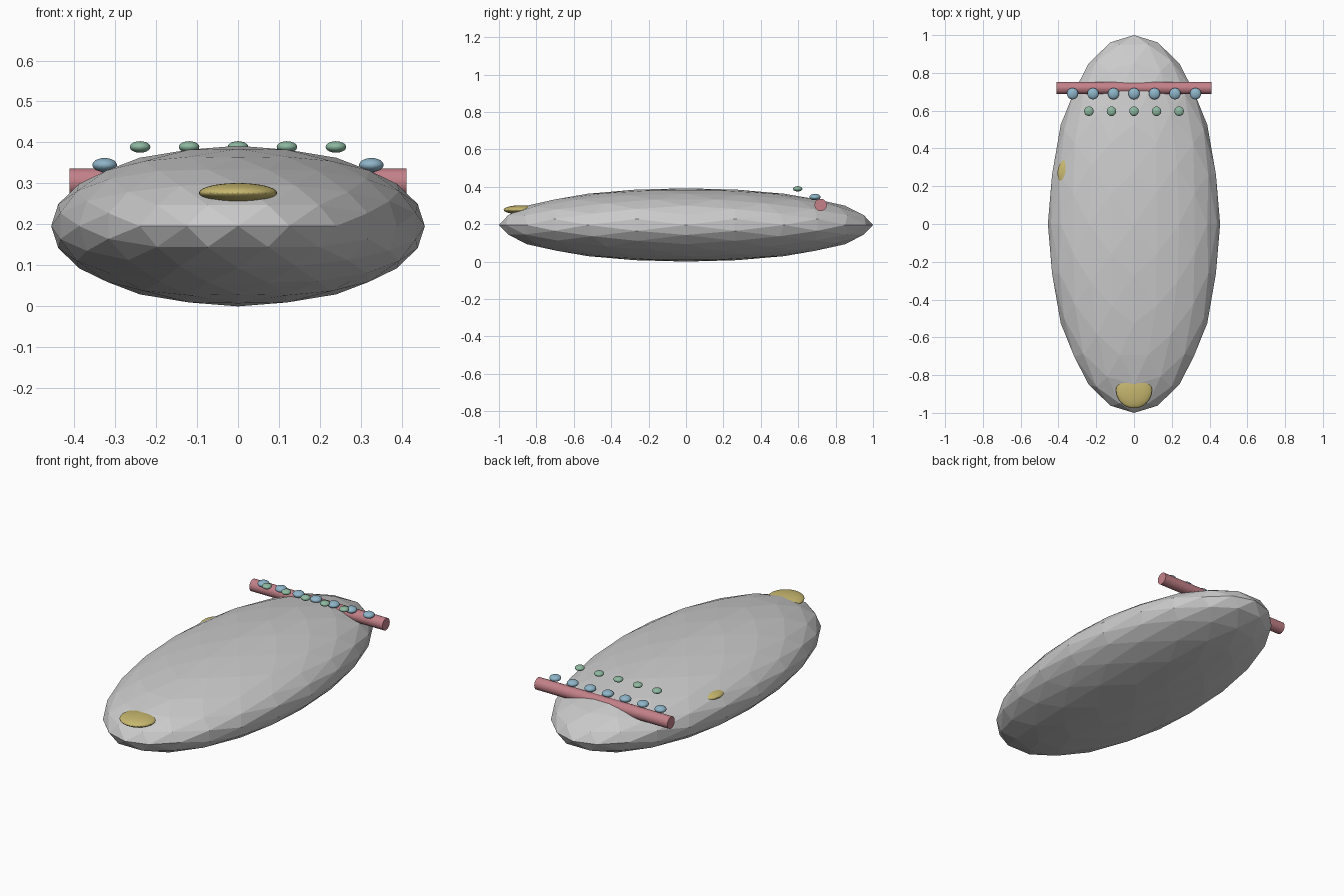
import bpy, bmesh, math
from mathutils import Vector

if "Cube" in bpy.data.objects:
    bpy.data.objects.remove(bpy.data.objects["Cube"])


def material(name, rgb):
    m = bpy.data.materials.new(name)
    m.diffuse_color = (*rgb, 1)
    m.use_nodes = True
    m.node_tree.nodes["Principled BSDF"].inputs["Base Color"].default_value = m.diffuse_color
    return m


def ellipsoid(name, loc, radii, levels, mat=None):
    """Icosahedron with its edges centred on the axes, refined and scaled."""
    t = (1 + math.sqrt(5)) / 2
    bm = bmesh.new()
    for a in (-1, 1):
        for b in (-t, t):
            for co in ((a, b, 0), (0, a, b), (b, 0, a)):
                bm.verts.new(Vector(co).normalized())
    bmesh.ops.convex_hull(bm, input=bm.verts[:])
    for _ in range(levels):
        bmesh.ops.subdivide_edges(bm, edges=bm.edges[:], cuts=1, use_grid_fill=True)
        for v in bm.verts:
            v.co.normalize()
    bmesh.ops.scale(bm, vec=radii, verts=bm.verts[:])
    bmesh.ops.recalc_face_normals(bm, faces=bm.faces[:])
    mesh = bpy.data.meshes.new(name)
    bm.to_mesh(mesh)
    bm.free()
    ob = bpy.data.objects.new(name, mesh)
    ob.location = loc
    if mat:
        mesh.materials.append(mat)
    bpy.context.collection.objects.link(ob)
    return ob


red = material("red", (0.55, 0.22, 0.25))
blue = material("blue", (0.27, 0.46, 0.58))
green = material("green", (0.27, 0.48, 0.35))
yellow = material("yellow", (0.58, 0.48, 0.16))

# Long faceted body
ellipsoid("body", (0, 0, 0.196), (0.456, 1.0, 0.196), 2)

# Flat pads: one at the front tip, one mostly sunk into the left side
ellipsoid("front_pad", (0, -0.88, 0.277), (0.095, 0.095, 0.024), 3, yellow)
ellipsoid("side_pad", (-0.31, 0.27, 0.277), (0.095, 0.095, 0.024), 3, yellow)

# Cross bar near the back
bpy.ops.mesh.primitive_cylinder_add(vertices=32, radius=0.033, depth=0.823,
                                    location=(0, 0.72, 0.303),
                                    rotation=(0, math.pi / 2, 0))
bar = bpy.context.object
bar.name = "cross_bar"
bar.data.materials.append(red)

# Row of seven beads beside the bar
for i in range(7):
    ellipsoid(f"blue_bead_{i + 1}", ((i - 3) * 0.1085, 0.69, 0.345),
              (0.03, 0.03, 0.017), 3, blue)

# Row of five smaller beads in front of them
for i in range(5):
    ellipsoid(f"green_bead_{i + 1}", ((i - 2) * 0.1195, 0.597, 0.389),
              (0.025, 0.025, 0.014), 3, green)
